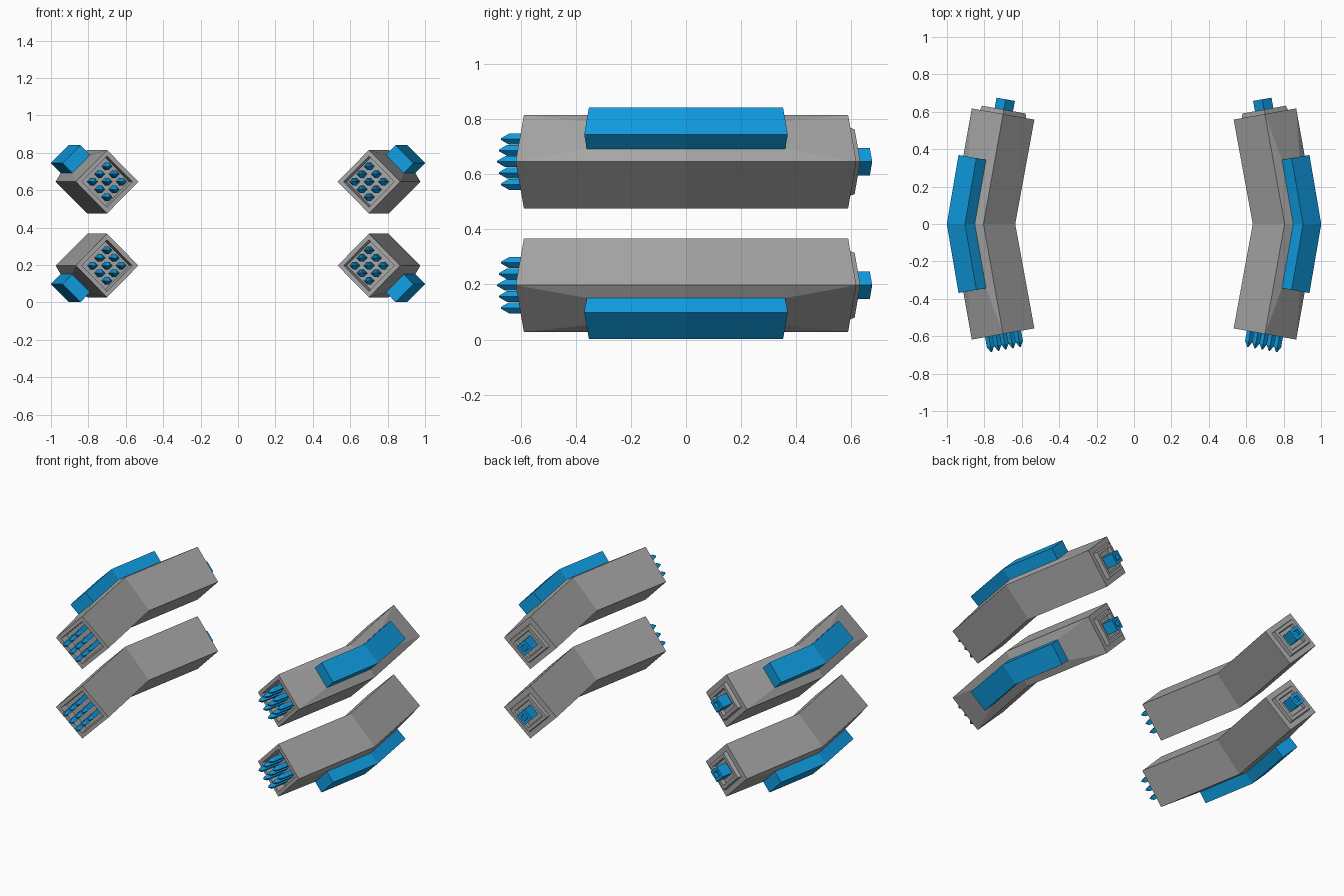
import bpy, bmesh, math

if "Cube" in bpy.data.objects:
    bpy.data.objects.remove(bpy.data.objects["Cube"])

MID_X, END_X, END_Y = 0.805, 0.70, 0.588      # bent pod axis
LEN = math.hypot(MID_X - END_X, END_Y)
SIN, COS = (MID_X - END_X) / LEN, END_Y / LEN
R = 0.17                                      # half diagonal of the pod


def material(name, rgb):
    m = bpy.data.materials.new(name)
    m.diffuse_color = (*rgb, 1)
    m.use_nodes = True
    m.node_tree.nodes["Principled BSDF"].inputs["Base Color"].default_value = m.diffuse_color
    return m


grey = material("grey_metal", (0.38, 0.38, 0.38))
blue = material("bright_blue", (0.005, 0.34, 0.77))


def point(s, a, b):
    """s along the bent axis (negative is front), a outward, b up."""
    if s == 0:
        return (MID_X + a, 0, b)
    side = math.copysign(1, s)
    return (MID_X - abs(s) * SIN + a * COS, s * COS + side * a * SIN, b)


def diamond(s, r, ca=0, cb=0):
    return [point(s, ca + r, cb), point(s, ca, cb + r),
            point(s, ca - r, cb), point(s, ca, cb - r)]


def corner(u, t):
    """Cross-section point from depth u and width t on the outer upper side."""
    return (u + t) / 2, (u - t) / 2


def loft(bm, rings):
    """Skin a row of rings and cap both ends."""
    vs = [[bm.verts.new(p) for p in ring] for ring in rings]
    n = len(vs[0])
    for r0, r1 in zip(vs, vs[1:]):
        for i in range(n):
            j = (i + 1) % n
            bm.faces.new((r0[i], r0[j], r1[j], r1[i]))
    bm.faces.new(vs[0])
    bm.faces.new(vs[-1])


def build(name, parts, mat, merge=False):
    """Make the part for all four pods, mirrored left/right and up/down."""
    for sx, xname in ((1, "right"), (-1, "left")):
        for sz, zname in ((1, "upper"), (-1, "lower")):
            bm = bmesh.new()
            for rings in parts:
                loft(bm, rings)
            if merge:
                bmesh.ops.remove_doubles(bm, verts=bm.verts, dist=1e-5)
            for v in bm.verts:
                v.co = (sx * v.co.x, v.co.y, 0.421 + sz * (0.224 + v.co.z))
            bmesh.ops.recalc_face_normals(bm, faces=bm.faces)
            label = f"{name}_{zname}_{xname}"
            me = bpy.data.meshes.new(label)
            bm.to_mesh(me)
            bm.free()
            me.materials.append(mat)
            bpy.context.collection.objects.link(bpy.data.objects.new(label, me))


# Pod body with recessed front and stepped, recessed back
build("pod_body", [[
    diamond(-LEN + 0.06, 0.13), diamond(-LEN, 0.137), diamond(-LEN, R),
    diamond(0, R),
    diamond(LEN, R), diamond(LEN, 0.125), diamond(LEN + 0.024, 0.118),
    diamond(LEN + 0.024, 0.09), diamond(LEN + 0.002, 0.085)]], grey)

# Shallow raised skirt leading up to the armour plate
PLATE_S, BASE_U, TOP_U, PLATE_T = 0.34, 0.19, 0.295, 0.097
top, out = (0, R), (R, 0)
base = [corner(BASE_U, -PLATE_T), corner(BASE_U, PLATE_T)]
skirt = []
for s in (-LEN, -PLATE_S, 0, PLATE_S, LEN):
    section = [top, top, out, out] if abs(s) == LEN else [top, *base, out]
    skirt.append([point(s, a, b) for a, b in section])


def skirt_build():
    # ends collapse to an edge, so the caps are dropped after merging
    for sx, xname in ((1, "right"), (-1, "left")):
        for sz, zname in ((1, "upper"), (-1, "lower")):
            bm = bmesh.new()
            vs = {}

            def vert(p):
                key = tuple(round(c, 5) for c in p)
                if key not in vs:
                    vs[key] = bm.verts.new((sx * p[0], p[1],
                                            0.421 + sz * (0.224 + p[2])))
                return vs[key]
            for r0, r1 in zip(skirt, skirt[1:]):
                for i in range(4):
                    j = (i + 1) % 4
                    loop = list(dict.fromkeys(
                        vert(p) for p in (r0[i], r0[j], r1[j], r1[i])))
                    if len(loop) > 2:
                        bm.faces.new(loop)
            bmesh.ops.recalc_face_normals(bm, faces=bm.faces)
            label = f"plate_skirt_{zname}_{xname}"
            me = bpy.data.meshes.new(label)
            bm.to_mesh(me)
            bm.free()
            me.materials.append(grey)
            bpy.context.collection.objects.link(bpy.data.objects.new(label, me))


skirt_build()

# Bent armour plate
section = [corner(BASE_U - 0.01, -PLATE_T), corner(TOP_U, -PLATE_T),
           corner(TOP_U, PLATE_T), corner(BASE_U - 0.01, PLATE_T)]
build("armour_plate", [[[point(s, a, b) for a, b in section]
                        for s in (-PLATE_S, 0, PLATE_S)]], blue)

# Three by three cluster of pointed rods in the front recess
rods = []
for i in (-1, 0, 1):
    for j in (-1, 0, 1):
        a, b = (i + j) * 0.039, (i - j) * 0.041
        rods.append([diamond(-s, r, a, b) for s, r in
                     ((0.53, 0.02), (0.652, 0.02), (0.682, 0.003))])
build("front_rods", rods, blue)

# Rear nozzle with a small square hole
build("rear_nozzle", [[
    diamond(LEN - 0.01, 0.05), diamond(LEN + 0.08, 0.05),
    diamond(LEN + 0.08, 0.024), diamond(LEN + 0.06, 0.022)]], blue)
